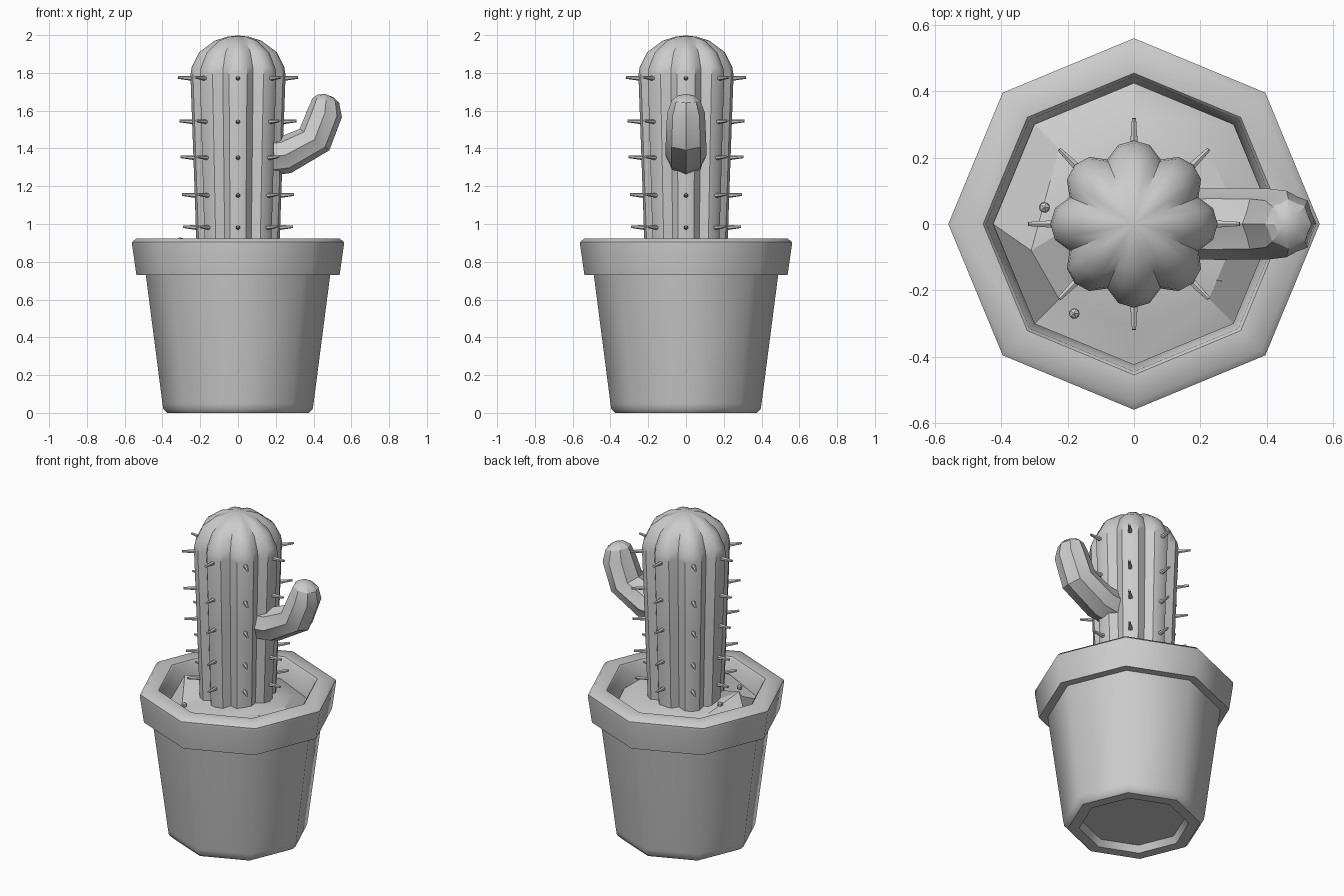
import bpy, bmesh, math, random
from math import sin, cos, pi
from mathutils import Vector

if "Cube" in bpy.data.objects:
    bpy.data.objects.remove(bpy.data.objects["Cube"])

random.seed(4)


def finish(name, bm, angle):
    bmesh.ops.recalc_face_normals(bm, faces=bm.faces)
    me = bpy.data.meshes.new(name)
    bm.to_mesh(me)
    bm.free()
    ob = bpy.data.objects.new(name, me)
    bpy.context.collection.objects.link(ob)
    bpy.ops.object.select_all(action='DESELECT')
    ob.select_set(True)
    bpy.context.view_layer.objects.active = ob
    bpy.ops.object.shade_smooth_by_angle(angle=math.radians(angle))
    return ob


def loft(name, rings, angle, start=None, end=None):
    """Skin a list of rings; each end is capped by a face or a pole point."""
    bm = bmesh.new()
    vs = [[bm.verts.new(p) for p in r] for r in rings]
    n = len(vs[0])
    for a, b in zip(vs, vs[1:]):
        for i in range(n):
            j = (i + 1) % n
            bm.faces.new((a[i], a[j], b[j], b[i]))
    for ring, pole in ((vs[0], start), (vs[-1], end)):
        if pole is None:
            bm.faces.new(ring)
        else:
            c = bm.verts.new(pole)
            for i in range(n):
                bm.faces.new((ring[i], ring[(i + 1) % n], c))
    return finish(name, bm, angle)


def octagon(r, z):
    return [(r * cos(i * pi / 4), r * sin(i * pi / 4), z) for i in range(8)]


# Octagonal pot: recessed foot, tapered wall, thick rim, inner wall
profile = [(0.29, 0.04), (0.31, 0.0), (0.375, 0.0), (0.395, 0.02), (0.40, 0.05),
           (0.488, 0.73), (0.538, 0.73), (0.56, 0.885), (0.56, 0.905), (0.54, 0.922),
           (0.455, 0.922), (0.445, 0.91), (0.425, 0.76)]
loft("pot", [octagon(r, z) for r, z in profile], 46)

# Lumpy soil
heights = [(0.425, 0.80, 0.03), (0.32, 0.85, 0.035), (0.18, 0.87, 0.015)]
soil = []
for r, z, j in heights:
    soil.append([(x, y, z + random.uniform(-j, j)) for x, y, _ in octagon(r, 0)])
soil[1][4] = (-0.31, -0.08, 0.93)
loft("soil", [octagon(0.42, 0.755)] + soil, 20, end=(0, 0, 0.87))

# Small pebbles in the soil
for k, (x, y, z) in enumerate([(-0.27, 0.05, 0.89), (0.25, -0.17, 0.86), (-0.18, -0.27, 0.85)]):
    bm = bmesh.new()
    bmesh.ops.create_icosphere(bm, subdivisions=1, radius=0.018)
    bmesh.ops.translate(bm, vec=(x, y, z), verts=bm.verts)
    finish(f"pebble_{k}", bm, 20)

# Ribbed cactus body: crest, shoulder, valley, shoulder
RIB = [1.0, 0.965, 0.835, 0.965]


def ribbed(r, z, depth=1.0):
    out = []
    for i in range(32):
        a = i * pi / 16
        q = r * (1 - depth * (1 - RIB[i % 4]))
        out.append((q * cos(a), q * sin(a), z))
    return out


body = [(0.215, 0.78), (0.222, 0.95), (0.236, 1.35), (0.252, 1.79), (0.245, 1.83),
        (0.205, 1.91), (0.125, 1.97), (0.055, 1.992)]
loft("cactus_body", [ribbed(r, z) for r, z in body], 35, end=(0, 0, 1.998))

# Bent side arm: centre x, centre z, tangent angle, in-plane radius, y radius
arm = [(0.12, 1.35, 12, 0.10, 0.105), (0.25, 1.365, 18, 0.10, 0.108),
       (0.405, 1.447, 54, 0.097, 0.107), (0.46, 1.588, 76, 0.093, 0.10),
       (0.466, 1.655, 79, 0.071, 0.075), (0.464, 1.678, 80, 0.042, 0.045)]
rings = []
for cx, cz, t, r, ry in arm:
    t = math.radians(t)
    ring = []
    for i in range(16):
        a = i * pi / 8
        k = 1 if i % 2 == 0 else 0.9
        u = r * k * cos(a)
        ring.append((cx + u * sin(t), ry * k * sin(a), cz - u * cos(t)))
    rings.append(ring)
loft("cactus_arm", rings, 30, end=(0.463, 1.688, 0) and (0.463, 0, 1.688))

# Spines along every rib crest
bm = bmesh.new()
for z in (0.98, 1.15, 1.35, 1.54, 1.77):
    r0 = 0.222 + (z - 0.95) * 0.035
    for i in range(8):
        if i == 0 and z == 1.35:
            continue  # hidden by the arm
        d = Vector((cos(i * pi / 4), sin(i * pi / 4), 0))
        p = d * (r0 - 0.02) + Vector((0, 0, z))
        q = d * (r0 + 0.068) + Vector((0, 0, z + 0.006))
        axis = q - p
        m = axis.to_track_quat('Z', 'Y').to_matrix().to_4x4()
        m.translation = (p + q) / 2
        bmesh.ops.create_cone(bm, cap_ends=True, segments=6, radius1=0.014,
                              radius2=0.007, depth=axis.length, matrix=m)
finish("spines", bm, 40)
